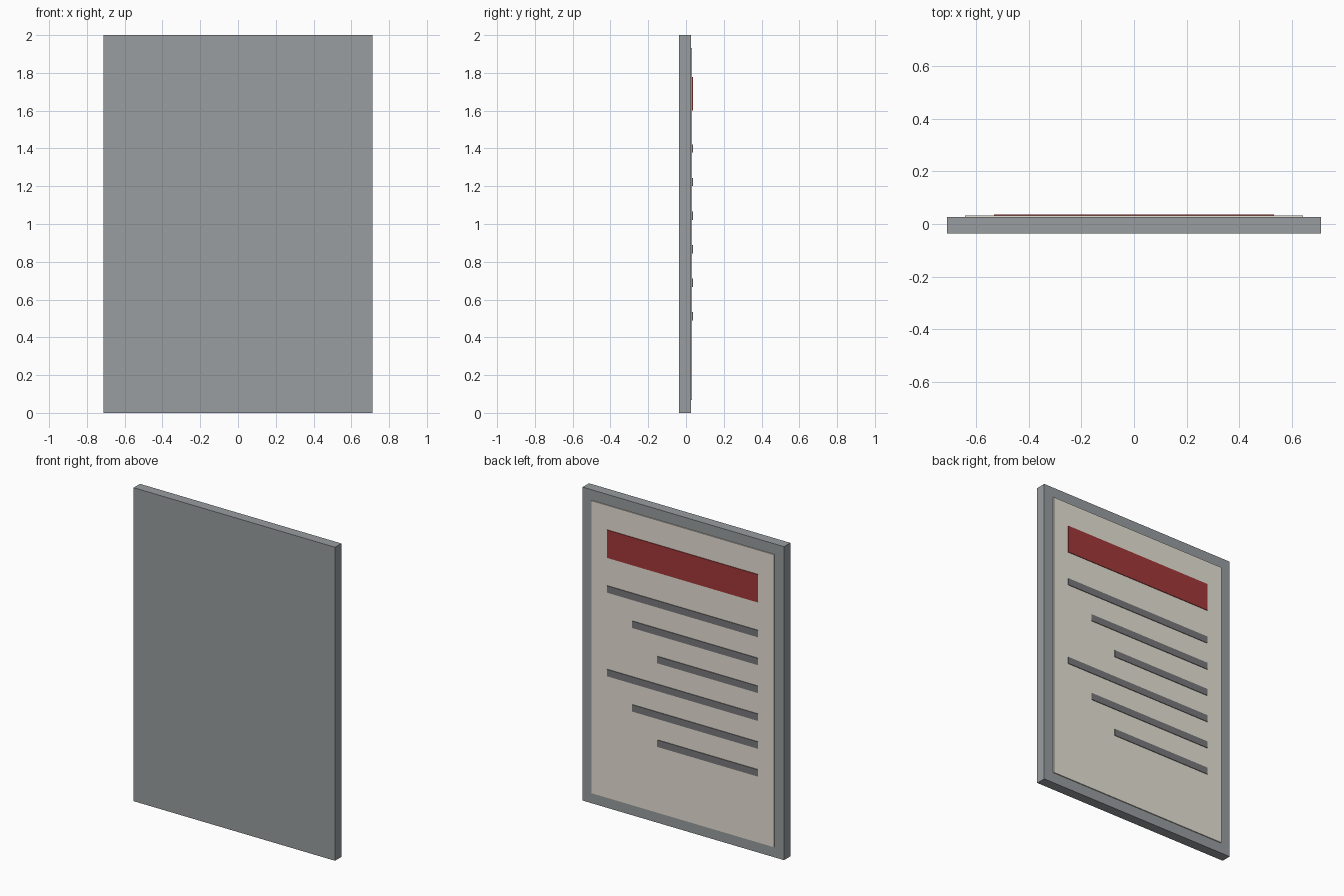
import bpy

if "Cube" in bpy.data.objects:
    bpy.data.objects.remove(bpy.data.objects["Cube"])


def material(name, rgb):
    mat = bpy.data.materials.new(name)
    mat.diffuse_color = (*rgb, 1.0)
    mat.use_nodes = True
    mat.node_tree.nodes["Principled BSDF"].inputs["Base Color"].default_value = mat.diffuse_color
    return mat


def box(name, x, y, z, mat):
    """Box spanning the given (min, max) ranges."""
    spans = (x, y, z)
    bpy.ops.mesh.primitive_cube_add(size=1, location=[(a + b) / 2 for a, b in spans])
    obj = bpy.context.object
    obj.name = name
    obj.scale = [b - a for a, b in spans]
    bpy.ops.object.transform_apply(location=False, rotation=False, scale=True)
    obj.data.materials.append(mat)
    return obj


board_grey = material("board_grey", (0.32, 0.34, 0.35))
paper_cream = material("paper_cream", (0.80, 0.76, 0.67))
heading_red = material("heading_red", (0.37, 0.04, 0.04))
ink_grey = material("ink_grey", (0.19, 0.19, 0.20))

# Backing board and the sheet mounted on its +y side
box("backing_board", (-0.711, 0.711), (-0.037, 0.027), (0.0, 2.0), board_grey)
box("notice_sheet", (-0.643, 0.643), (0.024, 0.033), (0.067, 1.933), paper_cream)

# Heading block
BAR_Y = (0.030, 0.037)
LEFT = -0.533
box("heading_bar", (LEFT, 0.533), BAR_Y, (1.60, 1.778), heading_red)

# Six bars in two groups of three, each group stepping shorter
for i in range(6):
    z = 1.40 - 0.1778 * i
    length = 1.066 - 0.1778 * (i % 3)
    box(f"text_bar_{i + 1}", (LEFT, LEFT + length), BAR_Y,
        (z - 0.022, z + 0.022), ink_grey)
